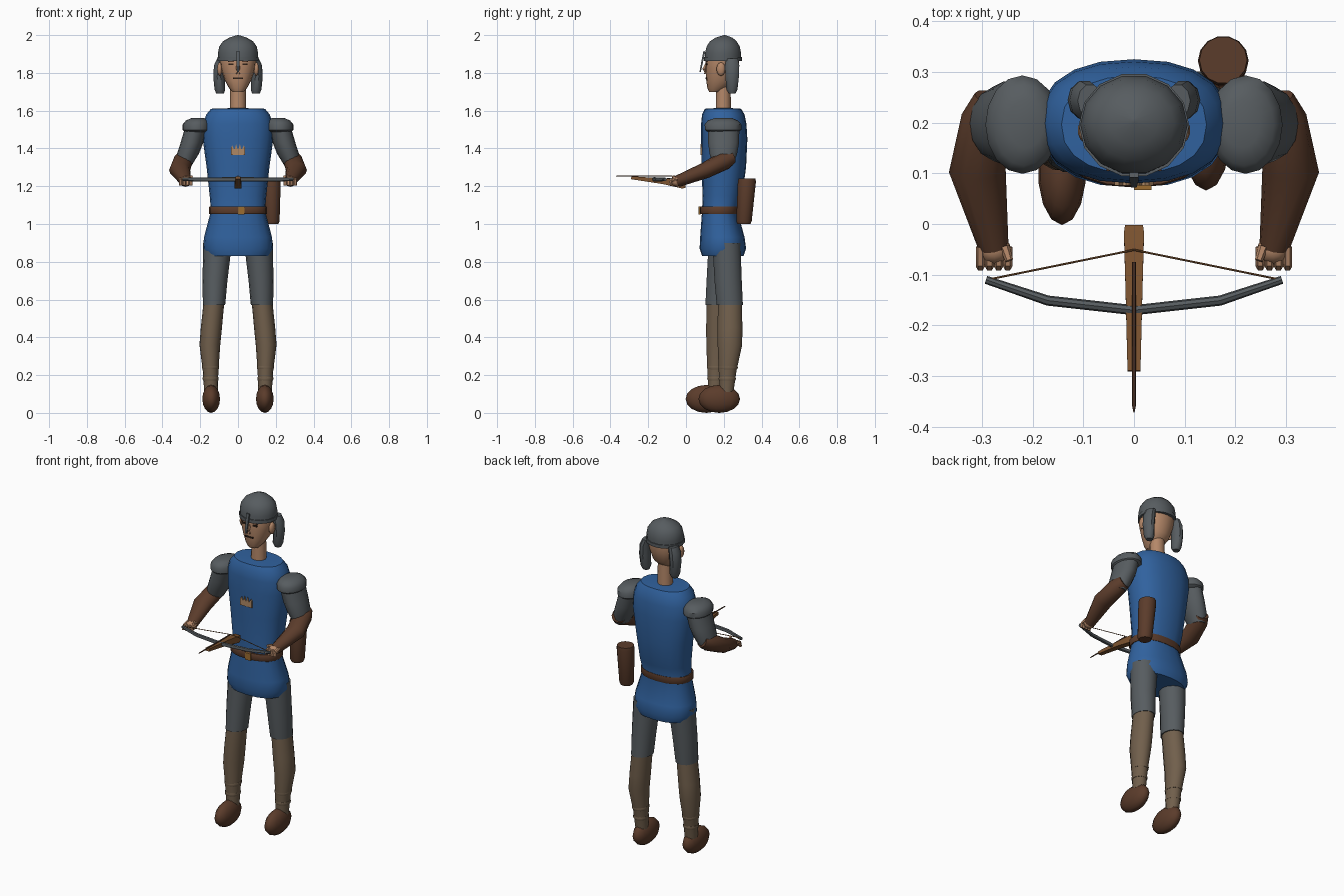
import bpy, bmesh, math
from mathutils import Vector


def mat(name, r, g, b):
    m = bpy.data.materials.new(name)
    m.diffuse_color = (r, g, b, 1)
    return m


BLUE = mat("blue cloth", 0.030, 0.122, 0.345)
STEEL = mat("grey steel", 0.095, 0.108, 0.117)
LEATHER = mat("dark leather", 0.105, 0.045, 0.024)
TAN = mat("tan wraps", 0.165, 0.115, 0.072)
SKIN = mat("skin", 0.46, 0.245, 0.14)
WOOD = mat("wood", 0.21, 0.09, 0.03)
DARK = mat("dark brown", 0.03, 0.016, 0.01)
CREST = mat("crest tan", 0.43, 0.25, 0.13)
BRASS = mat("brass", 0.33, 0.15, 0.03)


def finish(name, bm, material, angle=40):
    bmesh.ops.recalc_face_normals(bm, faces=bm.faces[:])
    me = bpy.data.meshes.new(name)
    bm.to_mesh(me)
    bm.free()
    me.materials.append(material)
    ob = bpy.data.objects.new(name, me)
    bpy.context.collection.objects.link(ob)
    bpy.ops.object.select_all(action='DESELECT')
    ob.select_set(True)
    bpy.context.view_layer.objects.active = ob
    bpy.ops.object.shade_smooth_by_angle(angle=math.radians(angle))
    return ob


def skin_rings(name, rings, material, angle=40):
    """Bridge closed rings of points and cap both ends."""
    bm = bmesh.new()
    vs = [[bm.verts.new(p) for p in r] for r in rings]
    n = len(vs[0])
    for a, b in zip(vs, vs[1:]):
        for i in range(n):
            bm.faces.new((a[i], a[(i + 1) % n], b[(i + 1) % n], b[i]))
    bm.faces.new(vs[0])
    bm.faces.new(vs[-1])
    return finish(name, bm, material, angle)


def loft(name, sections, material, n=16, power=2.0, angle=40):
    """Horizontal sections (z, centre x, half width, front y, back y)."""
    rings = []
    for z, cx, rx, y0, y1 in sections:
        ring = []
        for i in range(n):
            t = 2 * math.pi * i / n
            c, s = math.cos(t), math.sin(t)
            ring.append((cx + rx * math.copysign(abs(c) ** (2 / power), c),
                         (y0 + y1) / 2 + (y1 - y0) / 2 * math.copysign(abs(s) ** (2 / power), s), z))
        rings.append(ring)
    return skin_rings(name, rings, material, angle)


def tube(name, pts, radii, material, n=8, phase=0.0):
    """Sweep along points; radii are (side, vertical) pairs."""
    pts = [Vector(p) for p in pts]
    rings = []
    for k, p in enumerate(pts):
        d = pts[min(k + 1, len(pts) - 1)] - pts[max(k - 1, 0)]
        q = d.to_track_quat('Z', 'Y')
        a, b = radii[k]
        rings.append([p + q @ Vector((a * math.cos(phase + 2 * math.pi * i / n),
                                      b * math.sin(phase + 2 * math.pi * i / n), 0)) for i in range(n)])
    return skin_rings(name, rings, material)


def ball(name, c, r, material, u=14, v=8):
    bm = bmesh.new()
    bmesh.ops.create_uvsphere(bm, u_segments=u, v_segments=v, radius=1)
    for w in bm.verts:
        w.co = Vector((w.co.x * r[0] + c[0], w.co.y * r[1] + c[1], w.co.z * r[2] + c[2]))
    return finish(name, bm, material, 60)


def plate(name, outline, y0, y1, material):
    """Flat xz outline with thickness along y."""
    return skin_rings(name, [[(x, y0, z) for x, z in outline], [(x, y1, z) for x, z in outline]], material, 20)


def rect(x0, x1, z0, z1):
    return [(x0, z0), (x1, z0), (x1, z1), (x0, z1)]


# Tunic with flared skirt
loft("tunic", [(0.83, 0, 0.165, 0.085, 0.305), (0.87, 0, 0.185, 0.072, 0.318),
               (0.93, 0, 0.180, 0.075, 0.310), (1.07, 0, 0.143, 0.085, 0.272),
               (1.15, 0, 0.150, 0.088, 0.298), (1.30, 0, 0.166, 0.082, 0.318),
               (1.45, 0, 0.187, 0.080, 0.325), (1.53, 0, 0.185, 0.080, 0.320),
               (1.58, 0, 0.168, 0.085, 0.310), (1.61, 0, 0.143, 0.100, 0.292),
               (1.613, 0, 0.05, 0.15, 0.245)], BLUE, 20, 2.3)

# Belt, buckle and chest crest
loft("belt", [(1.052, 0, 0.151, 0.075, 0.279), (1.057, 0, 0.154, 0.072, 0.282),
              (1.087, 0, 0.154, 0.072, 0.282), (1.092, 0, 0.151, 0.075, 0.281)], LEATHER, 20, 2.3)
plate("buckle", rect(0.0, 0.035, 1.05, 1.092), 0.067, 0.076, BRASS)
crown = [(-0.038, 1.365), (0.038, 1.365), (0.038, 1.405), (0.030, 1.415), (0.022, 1.398), (0.016, 1.398),
         (0.010, 1.423), (0.003, 1.398), (-0.003, 1.398), (-0.010, 1.423), (-0.016, 1.398),
         (-0.022, 1.398), (-0.030, 1.415), (-0.038, 1.405)]
plate("chest_crest", crown, 0.0755, 0.085, CREST)

# Neck and head
loft("neck", [(1.59, 0, 0.043, 0.157, 0.238), (1.74, 0, 0.041, 0.16, 0.236)], SKIN, 12)
loft("head", [(1.70, 0, 0.030, 0.122, 0.180), (1.72, 0, 0.048, 0.113, 0.220),
              (1.76, 0, 0.070, 0.107, 0.260), (1.82, 0, 0.090, 0.103, 0.275),
              (1.88, 0, 0.097, 0.104, 0.283), (1.93, 0, 0.085, 0.120, 0.270)], SKIN, 16, 2.2)
tube("nose", [(0, 0.112, 1.855), (0, 0.098, 1.82), (0, 0.103, 1.795)],
     [(0.007, 0.007), (0.011, 0.013), (0.012, 0.008)], SKIN, 6)
plate("mouth", rect(-0.026, 0.026, 1.767, 1.775), 0.103, 0.1125, DARK)

# Helmet dome, rim and nose guard
loft("helmet", [(1.868, 0, 0.104, 0.097, 0.293), (1.905, 0, 0.106, 0.098, 0.294),
                (1.940, 0, 0.099, 0.107, 0.287), (1.967, 0, 0.080, 0.125, 0.270),
                (1.986, 0, 0.048, 0.155, 0.248), (2.0, 0, 0.004, 0.20, 0.208)], STEEL, 14, 2, 30)
loft("helmet_rim", [(1.864, 0, 0.109, 0.092, 0.298), (1.884, 0, 0.109, 0.092, 0.298)], STEEL, 14)
tube("nose_guard", [(0, 0.097, 1.915), (0, 0.088, 1.87), (0, 0.075, 1.805)],
     [(0.013, 0.007), (0.012, 0.007), (0.007, 0.005)], STEEL, 4, math.pi / 4)

for s, side in ((-1, "left"), (1, "right")):
    # Face details and helmet flaps
    plate(side + "_eye", rect(s * 0.037 - 0.013, s * 0.037 + 0.013, 1.841, 1.851), 0.105, 0.1145, DARK)
    plate(side + "_brow", rect(s * 0.037 - 0.017, s * 0.037 + 0.017, 1.858, 1.864), 0.105, 0.1145, LEATHER)
    ball(side + "_ear", (s * 0.097, 0.185, 1.82), (0.014, 0.024, 0.036), SKIN, 10, 6)
    loft(side + "_helmet_flap", [(1.69, s * 0.095, 0.020, 0.225, 0.262), (1.712, s * 0.096, 0.028, 0.212, 0.274),
                                 (1.78, s * 0.101, 0.030, 0.207, 0.282), (1.84, s * 0.097, 0.030, 0.205, 0.284),
                                 (1.875, s * 0.086, 0.025, 0.21, 0.276)], STEEL, 10)

    # Shoulder cap, sleeve, bracer and hand
    loft(side + "_shoulder_cap", [(1.487, s * 0.222, 0.060, 0.115, 0.278), (1.498, s * 0.220, 0.073, 0.100, 0.293),
                                  (1.527, s * 0.220, 0.073, 0.099, 0.293), (1.548, s * 0.217, 0.059, 0.115, 0.275),
                                  (1.56, s * 0.213, 0.035, 0.15, 0.245)], STEEL, 16)
    loft(side + "_sleeve", [(1.31, s * 0.285, 0.040, 0.14, 0.25), (1.37, s * 0.266, 0.058, 0.123, 0.272),
                            (1.43, s * 0.244, 0.060, 0.115, 0.283), (1.52, s * 0.220, 0.058, 0.112, 0.285)], STEEL, 14)
    tube(side + "_bracer", [(s * 0.276, 0.245, 1.355), (s * 0.290, 0.205, 1.337),
                            (s * 0.309, 0.105, 1.285), (s * 0.277, -0.045, 1.226)],
         [(0.040, 0.035), (0.051, 0.050), (0.056, 0.043), (0.030, 0.031)], LEATHER, 12)
    ball(side + "_palm", (s * 0.275, -0.05, 1.226), (0.032, 0.030, 0.028), SKIN, 10, 6)
    for k in range(4):
        x = s * (0.249 + 0.018 * k)
        tube(side + "_finger_%d" % (k + 1), [(x, -0.045, 1.238), (x, -0.078, 1.231), (x, -0.084, 1.205)],
             [(0.009, 0.009)] * 3, SKIN, 6)
    tube(side + "_thumb", [(s * 0.255, -0.045, 1.245), (s * 0.246, -0.072, 1.25)],
         [(0.010, 0.010), (0.008, 0.008)], SKIN, 6)

    # Legs in a slight stride: thigh, wrapped shin and shoe
    d = 0.03 * s
    loft(side + "_thigh", [(0.57, s * 0.127, 0.059, 0.131 + d, 0.273 + d),
                           (0.70, s * 0.122, 0.066, 0.128 + d * 0.7, 0.276 + d * 0.7),
                           (0.90, s * 0.108, 0.076, 0.128 + d / 3, 0.28 + d / 3)], STEEL, 14)
    loft(side + "_shin", [(0.11, s * 0.143, 0.036, 0.148 + d, 0.222 + d), (0.22, s * 0.145, 0.041, 0.142 + d, 0.238 + d),
                          (0.36, s * 0.149, 0.055, 0.136 + d, 0.269 + d), (0.45, s * 0.141, 0.056, 0.135 + d, 0.270 + d),
                          (0.58, s * 0.128, 0.055, 0.138 + d, 0.268 + d)], TAN, 14)
    for k, (z, r) in enumerate(((0.18, 0.043), (0.24, 0.046))):
        y0, y1 = 0.143 - 0.002 * k + d, 0.234 + 0.010 * k + d
        loft(side + "_shin_strap_%d" % (k + 1), [(z - 0.009, s * 0.145, r - 0.003, y0 + 0.002, y1 - 0.002),
                                                 (z, s * 0.145, r, y0 - 0.002, y1 + 0.002),
                                                 (z + 0.009, s * 0.145, r - 0.002, y0 + 0.001, y1 - 0.001)], TAN, 14)
    ball(side + "_shoe", (s * 0.142, 0.142 + 0.034 * s, 0.074), (0.048, 0.11, 0.074), LEATHER)

# Quiver behind the right hip
loft("quiver", [(1.00, 0.180, 0.034, 0.272, 0.342), (1.015, 0.180, 0.040, 0.265, 0.349),
                (1.22, 0.176, 0.050, 0.273, 0.371), (1.24, 0.176, 0.047, 0.277, 0.370)], LEATHER, 14)

# Crossbow: stock, bow, string and bolt
tube("crossbow_stock", [(0, -0.003, 1.208), (0, -0.02, 1.209), (0, -0.12, 1.226), (0, -0.29, 1.245)],
     [(0.025, 0.026), (0.028, 0.029), (0.024, 0.021), (0.018, 0.011)], WOOD, 4, math.pi / 4)
bow = [(-0.292, -0.11, 1.236), (-0.17, -0.151, 1.236), (0, -0.17, 1.236), (0.17, -0.151, 1.236), (0.292, -0.11, 1.236)]
tube("crossbow_bow", bow, [(0.008, 0.009), (0.010, 0.011), (0.010, 0.012), (0.010, 0.011), (0.008, 0.009)], STEEL, 8)
tube("crossbow_string", [(-0.28, -0.108, 1.24), (0, -0.051, 1.243), (0.28, -0.108, 1.24)],
     [(0.002, 0.002)] * 3, WOOD, 6)
tube("crossbow_bolt", [(0, -0.075, 1.254), (0, -0.36, 1.254), (0, -0.372, 1.254)],
     [(0.0035, 0.0035), (0.0035, 0.0035), (0.001, 0.001)], LEATHER, 6)
